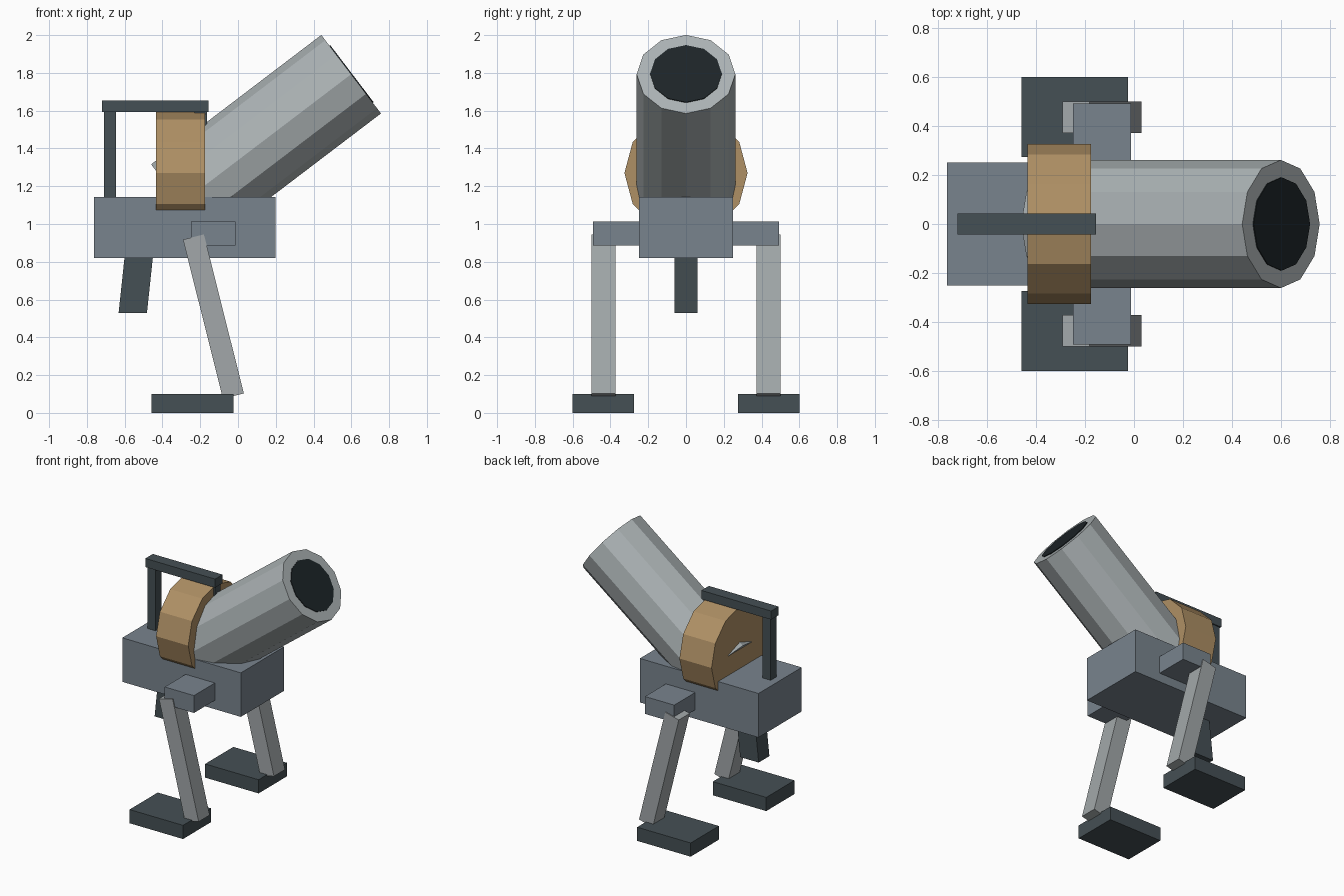
import bpy, bmesh
from math import atan2, pi
from mathutils import Matrix, Vector

if "Cube" in bpy.data.objects:
    bpy.data.objects.remove(bpy.data.objects["Cube"])


def material(name, rgb):
    m = bpy.data.materials.new(name)
    m.diffuse_color = (*rgb, 1)
    m.use_nodes = True
    m.node_tree.nodes["Principled BSDF"].inputs["Base Color"].default_value = m.diffuse_color
    return m


STEEL = material("steel", (0.41, 0.45, 0.46))
LEG = material("leg_grey", (0.36, 0.39, 0.40))
BODY = material("blue_grey", (0.19, 0.23, 0.27))
DARK = material("dark_grey", (0.06, 0.08, 0.09))
BLACK = material("bore_black", (0.012, 0.018, 0.021))
WOOD = material("wood", (0.43, 0.28, 0.13))


def finish(name, bm, mat):
    bmesh.ops.recalc_face_normals(bm, faces=bm.faces)
    me = bpy.data.meshes.new(name)
    bm.to_mesh(me)
    bm.free()
    me.materials.append(mat)
    ob = bpy.data.objects.new(name, me)
    bpy.context.collection.objects.link(ob)
    return ob


def box(name, x, y, z, mat, tilt=0, shear=0):
    """Box from (min, max) ranges; tilt turns it about y, shear slides its bottom along x."""
    bm = bmesh.new()
    bmesh.ops.create_cube(bm, size=1)
    size = [r[1] - r[0] for r in (x, y, z)]
    mid = Vector([(r[0] + r[1]) / 2 for r in (x, y, z)])
    bm.transform(Matrix.Translation(mid) @ Matrix.Rotation(tilt, 4, 'Y') @ Matrix.Diagonal((*size, 1)))
    for v in bm.verts:
        if shear and v.co.z < mid.z:
            v.co.x += shear
    return finish(name, bm, mat)


def tube(name, start, end, radius, mat):
    """Twelve-sided cylinder between two points in the xz plane."""
    a, b = Vector((start[0], 0, start[1])), Vector((end[0], 0, end[1]))
    d = b - a
    bm = bmesh.new()
    bmesh.ops.create_cone(bm, cap_ends=True, segments=12, radius1=radius, radius2=radius, depth=d.length)
    bm.transform(Matrix.Translation((a + b) / 2) @ Matrix.Rotation(atan2(d.x, d.z), 4, 'Y'))
    return finish(name, bm, mat)


# Main body and the slanted grip below it
box("body", (-0.762, 0.198), (-0.25, 0.25), (0.82, 1.142), BODY)
box("grip", (-0.60, -0.45), (-0.062, 0.062), (0.53, 0.83), DARK, shear=-0.032)

# Raised barrel with a dark bore disc at the muzzle
back, muzzle = Vector((-0.302, 1.108)), Vector((0.599, 1.793))
axis = (muzzle - back).normalized()
tube("barrel", back, muzzle, 0.261, STEEL)
tube("bore", muzzle - axis * 0.03, muzzle + axis * 0.005, 0.19, BLACK)

# Wooden collar around the breech
tube("collar", (-0.435, 1.27), (-0.175, 1.27), 0.326, WOOD)

# Carrying handle
box("handle_bar", (-0.72, -0.155), (-0.043, 0.043), (1.592, 1.655), DARK)
for name, x in (("handle_rear_post", -0.71), ("handle_front_post", -0.229)):
    box(name, (x, x + 0.065), (-0.034, 0.034), (1.14, 1.60), DARK)

# Hips, legs and feet on both sides
for side, s in (("left", -1), ("right", 1)):
    def span(a, b):
        return sorted((s * a, s * b))
    box(side + "_hip", (-0.249, -0.012), span(0.24, 0.492), (0.885, 1.012), BODY)
    box(side + "_leg", (-0.187, -0.073), span(0.372, 0.499), (0.076, 0.944), LEG, tilt=-14.1 * pi / 180)
    box(side + "_foot", (-0.458, -0.025), span(0.274, 0.60), (0, 0.10), DARK)
